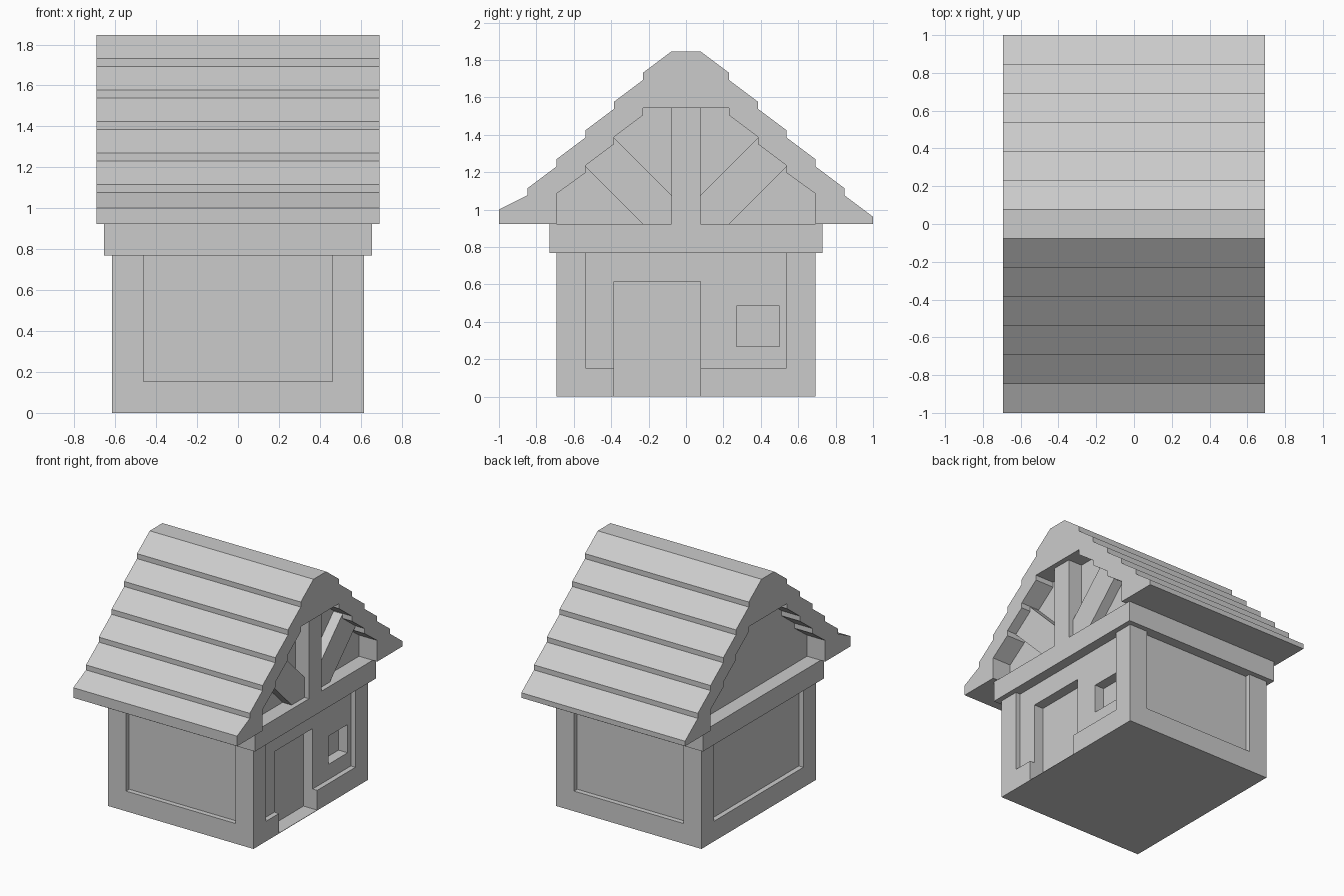
import bpy
import bmesh

cube = bpy.data.objects.get("Cube")
if cube:
    bpy.data.objects.remove(cube, do_unlink=True)

U = 1 / 13  # building module

grey = bpy.data.materials.new("plain_grey")
grey.use_nodes = True
grey.diffuse_color = (0.6, 0.6, 0.6, 1)
grey.node_tree.nodes["Principled BSDF"].inputs["Base Color"].default_value = (0.6, 0.6, 0.6, 1)


def prism(name, profile, x0, x1):
    """Extrude a (y, z) outline, given in modules, along x."""
    bm = bmesh.new()
    face = bm.faces.new([bm.verts.new((x0 * U, y * U, z * U)) for y, z in profile])
    out = bmesh.ops.extrude_face_region(bm, geom=[face])["geom"]
    verts = [v for v in out if isinstance(v, bmesh.types.BMVert)]
    bmesh.ops.translate(bm, verts=verts, vec=((x1 - x0) * U, 0, 0))
    bmesh.ops.recalc_face_normals(bm, faces=bm.faces)
    mesh = bpy.data.meshes.new(name)
    bm.to_mesh(mesh)
    bm.free()
    mesh.materials.append(grey)
    obj = bpy.data.objects.new(name, mesh)
    bpy.context.collection.objects.link(obj)
    return obj


def box(name, x, y, z):
    outline = [(y[0], z[0]), (y[1], z[0]), (y[1], z[1]), (y[0], z[1])]
    return prism(name, outline, *x)


def carve(target, cutter):
    mod = target.modifiers.new("carve", "BOOLEAN")
    mod.operation = "DIFFERENCE"
    mod.solver = "EXACT"
    mod.object = cutter
    bpy.context.view_layer.objects.active = target
    bpy.ops.object.modifier_apply(modifier=mod.name)
    bpy.data.objects.remove(cutter, do_unlink=True)


# Walls with a recessed panel on every side
walls = box("walls", (-8, 8), (-9, 9), (0, 10))
for s in (-1, 1):
    side = sorted((s * 7.5, s * 9))
    end = sorted((s * 8.5, s * 10))
    carve(walls, box("side_panel_cutter", side, (-7, 7), (2, 11)))
    carve(walls, box("end_panel_cutter", (-6, 6), end, (2, 11)))

# Doorway and window niche
carve(walls, box("door_cutter", (6.5, 9), (-5, 1), (0.04, 8)))
carve(walls, box("window_cutter", (6.5, 9), (3.5, 6.5), (3.5, 6.3)))

# Beam around the top of the walls
box("wall_beam", (-8.5, 8.5), (-9.5, 9.5), (10, 12))


def steps(start_y, start_z, count):
    """Overlapping shingle courses climbing towards the ridge."""
    pts = []
    for i in range(count):
        y, z = start_y - 2 * i, start_z + 2 * i
        pts += [(y, z), (y, z + 0.5)]
    return pts


# Stepped roof shell, hollow at the gables
outer = steps(13, 12, 6) + [(1, 24)]
inner = [(9, 12)] + steps(9, 14.1, 1)[:1] + steps(7, 15.55, 3) + [(3, 20)]
inner = [(9, 12), (9, 14.1)] + steps(7, 15.55, 3)
mirrored = [(-y, z) for y, z in reversed(outer)]
mirrored[-2] = (-13, 13)  # thicker eave on the front
roof = outer + mirrored + [(-y, z) for y, z in inner] + inner[::-1]
prism("roof_shell", roof, -9, 9)

# Gable wall set back inside the shell
gable = inner + [(-y, z) for y, z in reversed(inner)]
prism("gable_wall", gable, -7, 7)

# Timber framing on the door gable
box("gable_post", (6.9, 8.5), (-1, 1), (12, 20.05))
for s, name in ((-1, "front_brace"), (1, "back_brace")):
    brace = [(1, 12), (3, 12), (7, 16), (7, 16.05), (5, 17.55), (5, 18), (1, 14)]
    prism(name, [(s * y, z) for y, z in brace], 6.9, 8)
